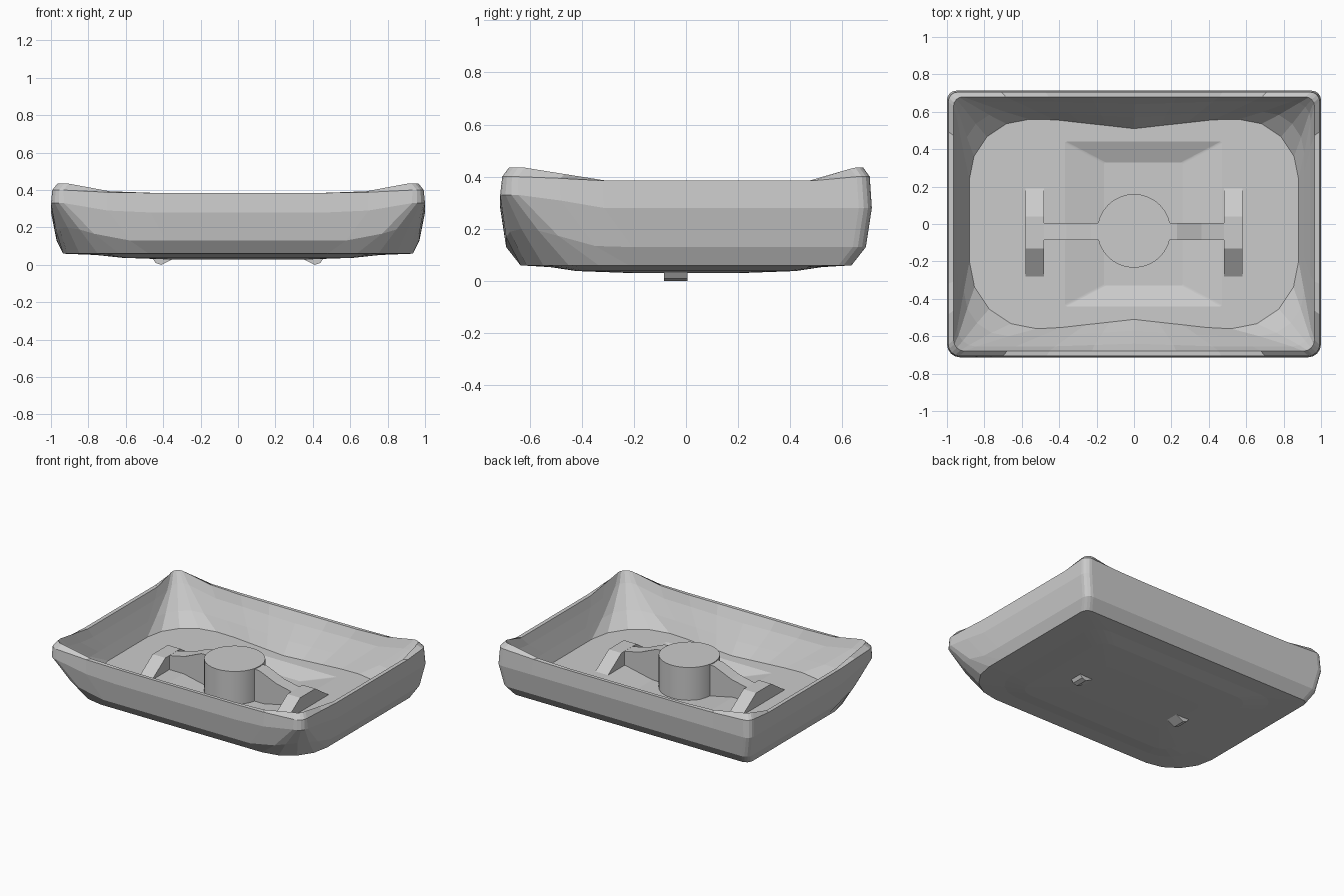
import bpy, bmesh, math
from mathutils import Vector

if "Cube" in bpy.data.objects:
    bpy.data.objects.remove(bpy.data.objects["Cube"])

grey = bpy.data.materials.new("plain_grey")
grey.diffuse_color = (0.6, 0.6, 0.6, 1)
grey.use_nodes = True
grey.node_tree.nodes["Principled BSDF"].inputs["Base Color"].default_value = grey.diffuse_color


def finish(name, bm):
    bmesh.ops.recalc_face_normals(bm, faces=bm.faces)
    me = bpy.data.meshes.new(name)
    bm.to_mesh(me)
    bm.free()
    me.materials.append(grey)
    ob = bpy.data.objects.new(name, me)
    bpy.context.collection.objects.link(ob)
    return ob


def ramp(v, a, b):
    t = max(0.0, min(1.0, (v - a) / (b - a)))
    return t * t * (3 - 2 * t)


def corner_amount(x, y):
    fy = ramp(-y, 0.3, 0.63) if y < 0 else ramp(y, 0.5, 0.66)
    return ramp(abs(x), 0.6, 0.93) * fy


def outline(hx, hy, r_back, r_front, cx=0.0, arc=4, sub=8):
    """Rounded rectangle with a fixed number of points."""
    corners = []
    for i, (sx, sy) in enumerate(((1, 1), (-1, 1), (-1, -1), (1, -1))):
        r = r_back if sy > 0 else r_front
        corners.append([Vector((cx + sx * (hx - r) + r * math.cos(math.pi / 2 * (i + k / arc)),
                                sy * (hy - r) + r * math.sin(math.pi / 2 * (i + k / arc))))
                        for k in range(arc + 1)])
    pts = []
    for i in range(4):
        pts += corners[i]
        a, b = corners[i][-1], corners[(i + 1) % 4][0]
        pts += [a.lerp(b, k / sub) for k in range(1, sub)]
    return pts


# Tray shell: rings from the underside, up over the rim, down to the sunken floor
# half x, half y, back radius, front radius, z, corner lift, waviness, x shift
rings = [
    (0.40, 0.20, 0.05, 0.05, 0.03, 0, 0, 0),
    (0.62, 0.42, 0.10, 0.10, 0.038, 0, 0, 0),
    (0.76, 0.52, 0.12, 0.20, 0.053, 0, 0, 0),
    (0.935, 0.635, 0.05, 0.30, 0.06, 0, 0, 0),
    (0.97, 0.69, 0.05, 0.20, 0.13, -0.07, 0, 0),
    (1.00, 0.713, 0.05, 0.07, 0.28, -0.05, 0, 0),
    (0.993, 0.705, 0.05, 0.06, 0.385, 0.015, 0, 0),
    (0.965, 0.68, 0.05, 0.06, 0.385, 0.05, 0.0, 0),
    (0.945, 0.655, 0.10, 0.10, 0.32, 0.05, 0.015, 0),
    (0.91, 0.60, 0.22, 0.24, 0.22, 0.02, 0.03, 0),
    (0.88, 0.56, 0.32, 0.36, 0.14, 0, 0.05, 0),
    (0.42, 0.44, 0.01, 0.01, 0.14, 0, 0, 0.05),
    (0.21, 0.33, 0.01, 0.01, 0.095, 0, 0, 0.05),
]
bm = bmesh.new()
loops = []
for hx, hy, rb, rf, z, lift, wave, shift in rings:
    loop = []
    for x, y in outline(hx, hy, rb, rf, shift):
        c = corner_amount(x, y)
        dz = lift * c if lift > 0 else (-lift * c if y < 0 else 0)
        if abs(y) > hy - 0.02:
            y -= math.copysign(wave * max(0, 1 - abs(x) / 0.45), y)
        loop.append(bm.verts.new((x, y, z + dz)))
    loops.append(loop)
for a, b in zip(loops, loops[1:]):
    for i in range(len(a)):
        j = (i + 1) % len(a)
        bm.faces.new((a[i], a[j], b[j], b[i]))
bm.faces.new(loops[0])
bm.faces.new(loops[-1])
finish("tray_shell", bm)


def prism(name, pts, axis, lo, hi):
    """Extrude a 2D profile along x (points y,z) or y (points x,z)."""
    bm = bmesh.new()
    rows = []
    for d in (lo, hi):
        rows.append([bm.verts.new((d, u, v) if axis == "x" else (u, d, v)) for u, v in pts])
    n = len(pts)
    for i in range(n):
        j = (i + 1) % n
        bm.faces.new((rows[0][i], rows[0][j], rows[1][j], rows[1][i]))
    bm.faces.new(rows[0])
    bm.faces.new(rows[1])
    return finish(name, bm)


# Central round hub
bm = bmesh.new()
bmesh.ops.create_cone(bm, cap_ends=True, segments=32, radius1=0.197, radius2=0.197, depth=0.25)
bmesh.ops.translate(bm, verts=bm.verts, vec=(0, -0.037, 0.203))
hub = finish("hub", bm)
bpy.context.view_layer.objects.active = hub
hub.select_set(True)
bpy.ops.object.shade_smooth_by_angle(angle=math.radians(30))

# Arms with feet poking through the underside, and end brackets
for s, side in ((-1, "left"), (1, "right")):
    arm = [(0.17, 0.325), (0.23, 0.32), (0.36, 0.265), (0.50, 0.235), (0.50, 0.10),
           (0.44, 0.01), (0.41, 0.0), (0.34, 0.035), (0.30, 0.07), (0.17, 0.08)]
    prism("arm_" + side, [(s * x, z) for x, z in arm], "y", -0.085, 0.005)
    bracket = [(-0.28, 0.11), (-0.28, 0.14), (-0.13, 0.24), (0.04, 0.24),
               (0.19, 0.14), (0.19, 0.11)]
    prism("bracket_" + side, bracket, "x", s * 0.48, s * 0.58)
